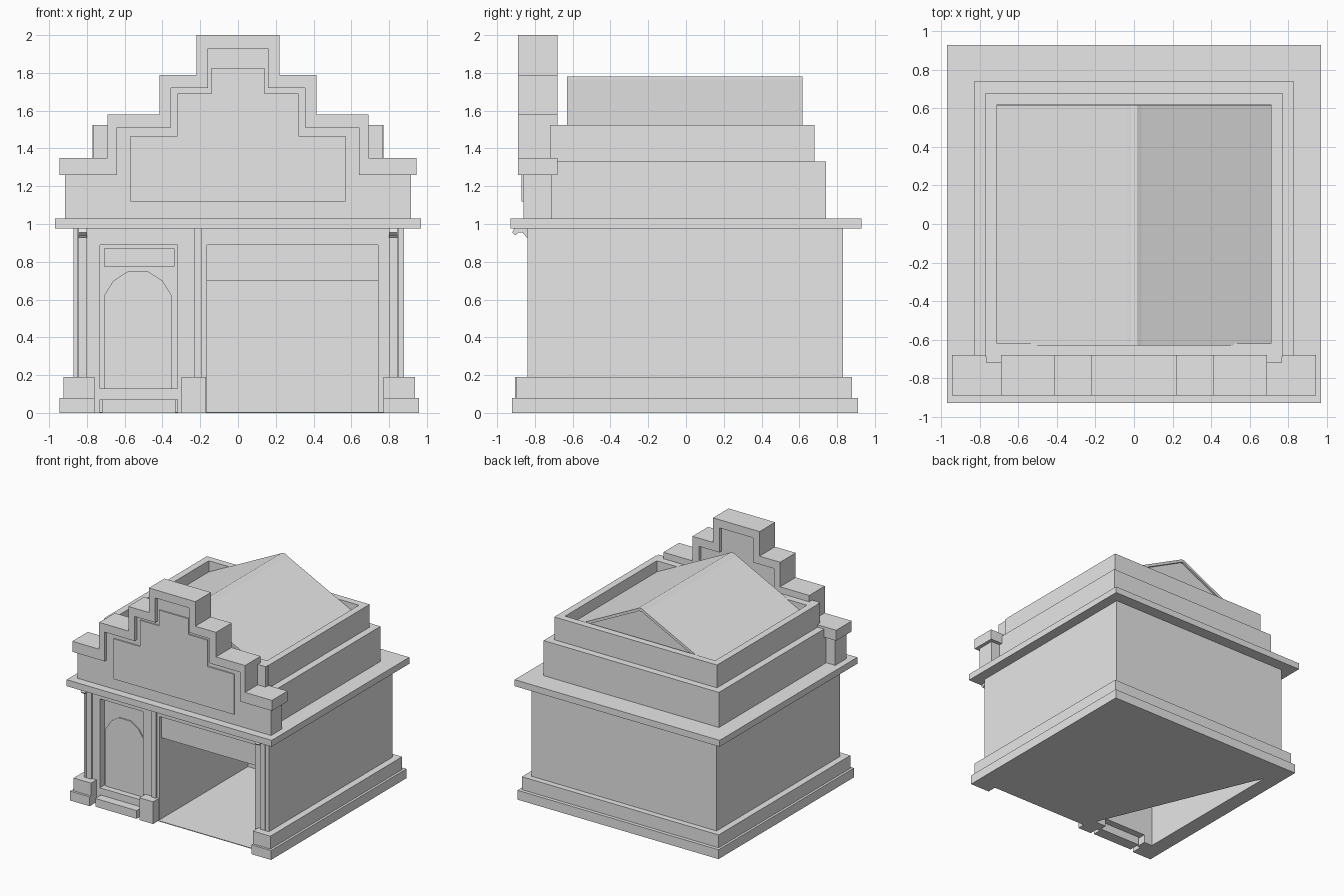
import bpy
import bmesh
from mathutils import Vector

if "Cube" in bpy.data.objects:
    bpy.data.objects.remove(bpy.data.objects["Cube"])

stone = bpy.data.materials.new("plain_grey")
stone.use_nodes = True
GREY = (0.8, 0.8, 0.8, 1)
stone.diffuse_color = GREY
stone.node_tree.nodes["Principled BSDF"].inputs["Base Color"].default_value = GREY


def prism(name, outline, axis, start, end):
    """Extrude a closed 2D outline along an axis from start to end."""
    place = {"x": lambda p: (start, p[0], p[1]),
             "y": lambda p: (p[0], start, p[1]),
             "z": lambda p: (p[0], p[1], start)}[axis]
    bm = bmesh.new()
    face = bm.faces.new([bm.verts.new(place(p)) for p in outline])
    result = bmesh.ops.extrude_face_region(bm, geom=[face])
    move = Vector([(end - start) * (axis == a) for a in "xyz"])
    verts = [g for g in result["geom"] if isinstance(g, bmesh.types.BMVert)]
    bmesh.ops.translate(bm, verts=verts, vec=move)
    bmesh.ops.recalc_face_normals(bm, faces=bm.faces)
    mesh = bpy.data.meshes.new(name)
    bm.to_mesh(mesh)
    bm.free()
    mesh.materials.append(stone)
    obj = bpy.data.objects.new(name, mesh)
    bpy.context.collection.objects.link(obj)
    return obj


def box(name, x0, x1, y0, y1, z0, z1):
    return prism(name, [(x0, y0), (x1, y0), (x1, y1), (x0, y1)], "z", z0, z1)


def steps(levels, base):
    """Symmetric stepped outline from (half width, top) pairs, widest first."""
    side, z = [], base
    for half, top in levels:
        side += [(half, z), (half, top)]
        z = top
    return side + [(-x, z) for x, z in reversed(side)]


# Main walls
box("back_wall", -0.87, 0.88, 0.77, 0.83, 0, 0.975)
box("left_wall", 0.82, 0.88, -0.82, 0.77, 0, 0.975)
box("right_wall", -0.87, -0.81, -0.82, 0.77, 0, 0.975)
box("left_corner_strip", 0.85, 0.88, -0.84, -0.82, 0, 0.975)
box("right_corner_strip", -0.87, -0.85, -0.84, -0.82, 0, 0.975)

# Front wall around the two openings
FRONT, INNER = -0.825, -0.74
box("front_right_pier", -0.81, -0.73, FRONT, INNER, 0, 0.89)
box("front_middle_pier", -0.32, -0.165, FRONT, INNER, 0, 0.89)
box("front_left_pier", 0.74, 0.82, FRONT, INNER, 0, 0.89)
box("front_lintel", -0.81, 0.82, FRONT, INNER, 0.89, 0.975)
box("large_opening_panel", -0.165, 0.74, -0.80, -0.76, 0.70, 0.89)

# Garage room: partition, back wall and tapered floor
box("room_partition", -0.20, -0.165, INNER, 0.40, 0, 0.975)
box("room_back_wall", -0.165, 0.82, 0.37, 0.40, 0, 0.975)
prism("floor", [(0.95, -0.84), (0.95, 0.90), (-0.87, 0.83), (-0.17, -0.84)],
      "z", 0, 0.006)

# Entrance door
box("door_step", -0.72, -0.33, -0.90, -0.80, 0, 0.07)
box("door_sill", -0.73, -0.32, FRONT, INNER, 0.07, 0.13)
box("door_back", -0.73, -0.32, -0.765, -0.74, 0.13, 0.89)
box("door_transom", -0.71, -0.335, -0.773, -0.765, 0.775, 0.87)
arch = [(0.18, 0.13), (0.18, 0.62), (0.13, 0.70), (0.055, 0.748)]
arch += [(-x, z) for x, z in reversed(arch)]
prism("door_leaf", [(x - 0.53, z) for x, z in arch], "y", -0.774, -0.765)

# Pilasters and scroll brackets
bracket = [(-0.82, 0.975), (-0.91, 0.975), (-0.92, 0.955), (-0.905, 0.94),
           (-0.885, 0.955), (-0.865, 0.955), (-0.845, 0.93), (-0.82, 0.92)]
for side, x in (("right", -0.845), ("left", 0.80)):
    box(side + "_pilaster", x, x + 0.045, -0.84, -0.80, 0.19, 0.975)
    prism(side + "_bracket", bracket, "x", x, x + 0.045)
box("middle_pilaster", -0.23, -0.19, -0.84, -0.80, 0.19, 0.975)

# Two-step plinth on three sides, with blocks at the front corners
for name, grow, z0, z1 in (("lower", 0.02, 0, 0.08), ("upper", 0, 0.08, 0.19)):
    outer, back, front = 0.925 + grow, 0.88 + grow * 1.5, -0.90 - grow
    ring = [(0.77, front), (outer + 0.012, front), (outer + 0.012, back),
            (-outer, back), (-outer, front), (-0.76, front), (-0.76, -0.75),
            (-0.82, -0.75), (-0.82, 0.78), (0.83, 0.78), (0.83, -0.75), (0.77, -0.75)]
    prism(name + "_plinth", ring, "z", z0, z1)
box("middle_plinth_block", -0.30, -0.17, -0.905, -0.75, 0, 0.19)

# Cornice and stepped roof tiers
box("cornice", -0.97, 0.97, -0.93, 0.93, 0.975, 1.03)
box("lower_tier", -0.83, 0.83, -0.71, 0.74, 1.03, 1.33)
box("upper_tier_front", -0.77, 0.77, -0.69, -0.62, 1.33, 1.525)
box("upper_tier_back", -0.77, 0.77, 0.62, 0.68, 1.33, 1.525)
box("upper_tier_left", 0.71, 0.77, -0.62, 0.62, 1.33, 1.525)
box("upper_tier_right", -0.77, -0.71, -0.62, 0.62, 1.33, 1.525)

# Pitched roof sheet over a recessed gable
slope = [(0.71, 1.43), (0.04, 1.765), (0.015, 1.78)]
top = slope + [(-x, z) for x, z in reversed(slope)]
under = [(x, z - 0.025) for x, z in reversed(top)]
prism("roof_sheet", top + under, "y", -0.63, 0.617)
prism("roof_gable", [(0.71, 1.33)] + under[::-1] + [(-0.71, 1.33)], "y", -0.60, 0.60)

# Stepped front parapet: body, projecting coping band and raised panel
inner = [(0.64, 1.51), (0.355, 1.72), (0.16, 1.93)]
outer = [(0.945, 1.35), (0.69, 1.58), (0.415, 1.79), (0.22, 2.0)]
prism("parapet_body", steps([(0.915, 1.28)] + inner, 1.03), "y", -0.86, -0.71)
prism("parapet_coping", steps(outer, 1.26) + steps(inner, 1.26)[::-1],
      "y", -0.89, -0.68)
prism("parapet_panel", steps([(0.57, 1.465), (0.32, 1.69), (0.14, 1.825)], 1.12),
      "y", -0.87, -0.86)
box("parapet_end_left", 0.69, 0.765, -0.72, -0.68, 1.33, 1.525)
box("parapet_end_right", -0.765, -0.69, -0.72, -0.68, 1.33, 1.525)
